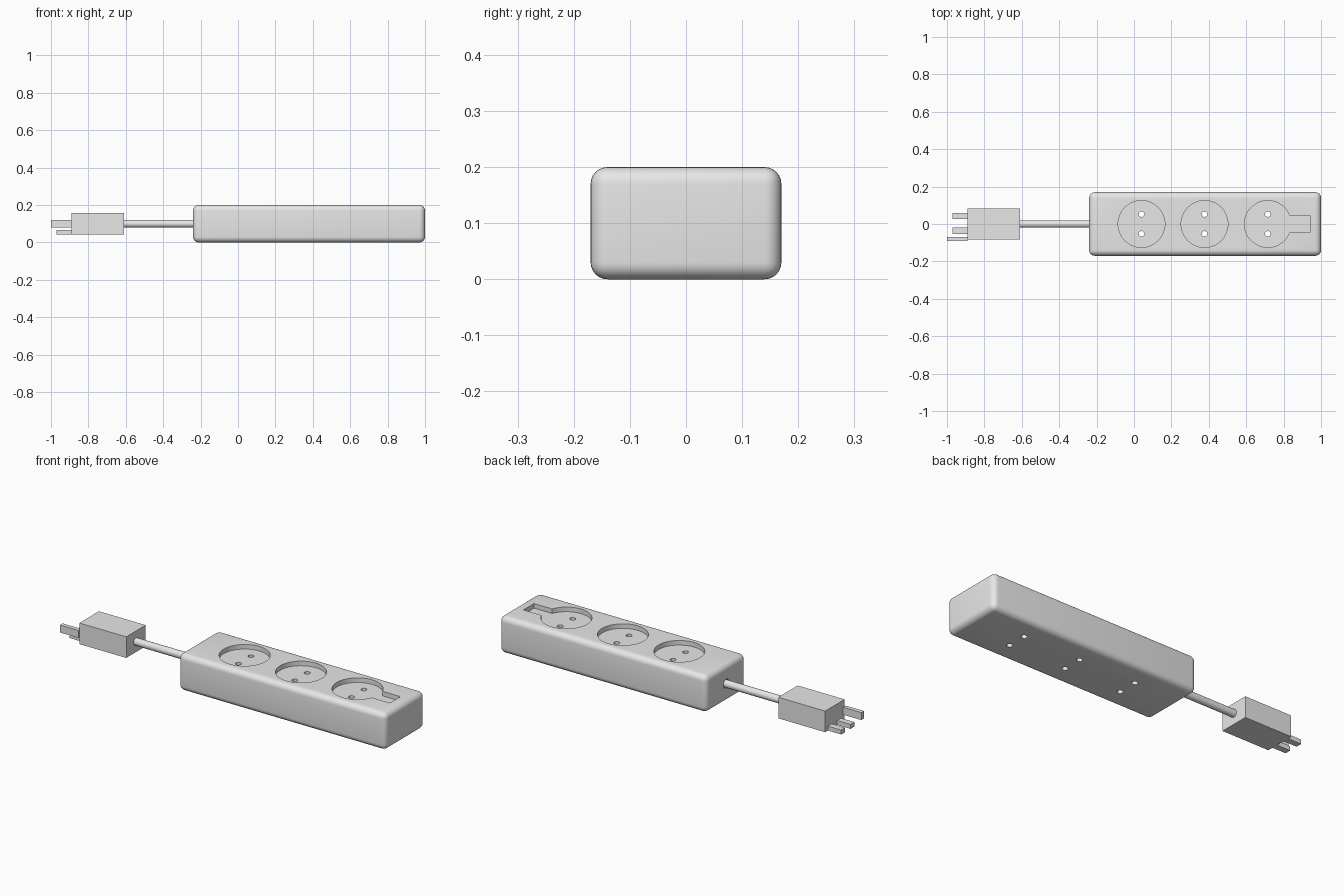
import bpy
from math import pi, radians

cube = bpy.data.objects.get("Cube")
if cube:
    bpy.data.objects.remove(cube, do_unlink=True)

grey = bpy.data.materials.new("plain grey")
grey.use_nodes = True
grey.diffuse_color = (0.8, 0.8, 0.8, 1)
grey.node_tree.nodes["Principled BSDF"].inputs["Base Color"].default_value = (0.8, 0.8, 0.8, 1)


def finish(name):
    ob = bpy.context.object
    ob.name = name
    bpy.ops.object.transform_apply(location=True, rotation=True, scale=True)
    ob.data.materials.append(grey)
    return ob


def box(name, x, y, z):
    """Box from (min, max) ranges along each axis."""
    mid = [(a + b) / 2 for a, b in (x, y, z)]
    bpy.ops.mesh.primitive_cube_add(size=1, location=mid)
    bpy.context.object.scale = [b - a for a, b in (x, y, z)]
    return finish(name)


def cylinder(name, radius, depth, location, along_x=False, sides=32):
    bpy.ops.mesh.primitive_cylinder_add(vertices=sides, radius=radius, depth=depth, location=location,
                                        rotation=(0, pi / 2 if along_x else 0, 0))
    return finish(name)


def apply_modifier(ob, kind, **settings):
    mod = ob.modifiers.new(kind.lower(), kind)
    for key, value in settings.items():
        setattr(mod, key, value)
    bpy.context.view_layer.objects.active = ob
    bpy.ops.object.modifier_apply(modifier=mod.name)


def cut(ob, cutter):
    apply_modifier(ob, "BOOLEAN", operation="DIFFERENCE", solver="EXACT", object=cutter)
    bpy.data.objects.remove(cutter, do_unlink=True)


def smooth(ob):
    bpy.ops.object.select_all(action="DESELECT")
    ob.select_set(True)
    bpy.context.view_layer.objects.active = ob
    bpy.ops.object.shade_smooth_by_angle(angle=radians(30))


# Rounded housing
TOP, FLOOR = 0.2, 0.175
body = box("housing", (-0.24, 1.0), (-0.17, 0.17), (0, TOP))
apply_modifier(body, "BEVEL", width=0.03, segments=6)

# Socket wells with contact holes running right through
for x in (0.04, 0.377, 0.715):
    cut(body, cylinder("well_cutter", 0.125, 0.1, (x, 0, FLOOR + 0.05), sides=64))
    for y in (-0.053, 0.053):
        cut(body, cylinder("hole_cutter", 0.015, 0.6, (x, y, 0.1)))

# Notch beside the last well, and the cable entry
cut(body, box("notch_cutter", (0.74, 0.94), (-0.045, 0.045), (FLOOR, 0.3)))
cut(body, cylinder("entry_cutter", 0.024, 0.1, (-0.25, 0, 0.1), along_x=True))
smooth(body)

# Cable
smooth(cylinder("cable", 0.02, 0.43, (-0.41, 0, 0.1), along_x=True))

# Plug block and its three prongs
box("plug", (-0.89, -0.61), (-0.083, 0.083), (0.043, 0.157))
box("left_prong", (-0.97, -0.89), (0.027, 0.06), (0.043, 0.067))
box("right_prong", (-0.97, -0.89), (-0.053, -0.02), (0.043, 0.067))
box("tall_prong", (-1.0, -0.89), (-0.092, -0.069), (0.08, 0.12))
